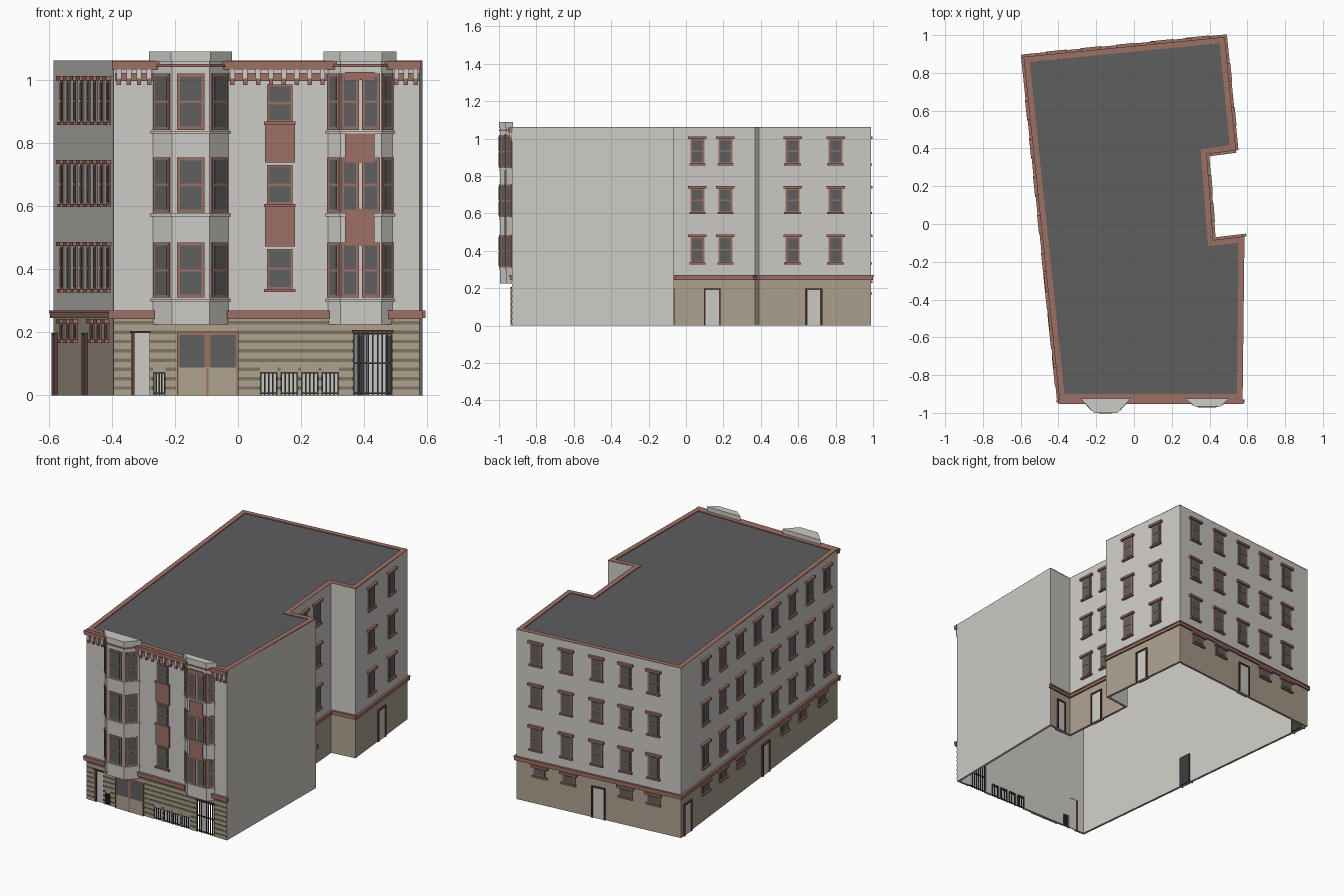
import bpy, bmesh
from mathutils import Vector

if "Cube" in bpy.data.objects:
    bpy.data.objects.remove(bpy.data.objects["Cube"], do_unlink=True)


def material(name, r, g, b):
    m = bpy.data.materials.new(name)
    m.use_nodes = True
    m.diffuse_color = (r, g, b, 1)
    m.node_tree.nodes["Principled BSDF"].inputs["Base Color"].default_value = (r, g, b, 1)
    return m


WALL = material("pale grey plaster", .61, .60, .565)
TAN = material("tan base", .42, .36, .275)
GROOVE = material("dark tan groove", .21, .18, .125)
RED = material("brick red trim", .34, .16, .13)
BROWN = material("dark brown frame", .11, .045, .038)
GLASS = material("grey glass", .115, .115, .118)
ROOF = material("roof grey", .112, .112, .117)
METAL = material("dark metal", .045, .045, .048)

parts = {}


def prism(name, mat, pts, z0, z1):
    """Add an upright prism to the named part."""
    bm = parts.setdefault(name, (bmesh.new(), mat))[0]
    lo = [bm.verts.new((p[0], p[1], z0)) for p in pts]
    hi = [bm.verts.new((p[0], p[1], z1)) for p in pts]
    bm.faces.new(lo[::-1])
    bm.faces.new(hi)
    for i in range(len(pts)):
        j = (i + 1) % len(pts)
        bm.faces.new((lo[i], lo[j], hi[j], hi[i]))


class Side:
    """Wall plane: u runs along it, d sticks out of it."""
    def __init__(self, p, q):
        self.o, self.dir = Vector(p), (Vector(q) - Vector(p)).normalized()
        self.n = Vector((self.dir.y, -self.dir.x))
        self.len = (Vector(q) - Vector(p)).length

    def box(self, name, mat, u0, u1, z0, z1, d0, d1):
        corners = ((u0, d1), (u1, d1), (u1, d0), (u0, d0))
        prism(name, mat, [self.o + self.dir * u + self.n * d for u, d in corners], z0, z1)


def offset(pts, dist):
    """Offset a counter-clockwise outline outwards."""
    out = []
    for i, p in enumerate(pts):
        a, b = Side(pts[i - 1], p), Side(p, pts[(i + 1) % len(pts)])
        out.append(Vector(p) + (a.n + b.n) * dist / (1 + a.n.dot(b.n)))
    return out


def window(s, u, z0, z1, w, caps=True, rail=True, border=.009):
    h = w / 2
    s.box("window_frames", RED, u - h, u + h, z0, z1, -.002, .005)
    mid = (z0 + z1) / 2
    panes = ((z0 + border, mid - .004), (mid + .004, z1 - border)) if rail else ((z0 + border, z1 - border),)
    for a, b in panes:
        s.box("window_glass", GLASS, u - h + border, u + h - border, a, b, .001, .007)
    if caps:
        s.box("window_lintels", RED, u - h - .012, u + h + .012, z1 - .002, z1 + .012, -.002, .016)
        s.box("window_sills", RED, u - h - .005, u + h + .005, z0 - .008, z0 + .002, -.002, .014)


def door(s, u, w=.08, top=.19):
    h = w / 2
    s.box("side_doors", WALL, u - h, u + h, 0, top, -.002, .004)
    s.box("side_door_backs", METAL, u - h, u + h, 0, top, -.02, -.012)
    for a in (u - h - .004, u + h - .004):
        s.box("side_door_frames", BROWN, a, a + .008, 0, top, -.002, .01)
    s.box("side_door_frames", BROWN, u - h - .004, u + h + .004, top, top + .008, -.002, .01)


# Walls: one shell, with real openings in the front
outline = [(-.395, -.93), (.575, -.93), (.585, -.065), (.42, -.085),
           (.385, .37), (.54, .39), (.48, .99), (-.585, .885)]
sides = [Side(p, outline[(i + 1) % 8]) for i, p in enumerate(outline)]
front = Side((0, -.93), (1, -.93))
vents = [(-.27, -.23)] + [(.07 + .065 * i, .125 + .065 * i) for i in range(4)]
holes = [(a, b, .075) for a, b in vents] + [(-.34, -.28, .2), (.365, .49, .2)]
levels = [0, .075, .2, .255, 1.06]
bm = bmesh.new()
for k, s in enumerate(sides):
    us = [0, s.len]
    if k == 0:
        us = sorted(us + [x + .395 for h in holes for x in h[:2]])
    for u0, u1 in zip(us, us[1:]):
        x = (u0 + u1) / 2 - .395
        for z0, z1 in zip(levels, levels[1:]):
            if k == 0 and any(a < x < b and z0 < t - .001 for a, b, t in holes):
                continue
            p, q = s.o + s.dir * u0, s.o + s.dir * u1
            f = bm.faces.new([bm.verts.new((*c, z)) for c, z in ((p, z0), (q, z0), (q, z1), (p, z1))])
            f.material_index = 1 if k != 1 and z1 < .3 else 0
bmesh.ops.remove_doubles(bm, verts=bm.verts, dist=.0005)
mesh = bpy.data.meshes.new("walls")
bm.to_mesh(mesh)
bm.free()
for m in (WALL, TAN, WALL, WALL):
    mesh.materials.append(m)
walls = bpy.data.objects.new("walls", mesh)
bpy.context.collection.objects.link(walls)
shell = walls.modifiers.new("thickness", 'SOLIDIFY')
shell.thickness, shell.offset, shell.material_offset = .014, -1, 2
shell.use_even_offset = True

# Roof and coping
inner = offset(outline, -.03)
prism("roof", ROOF, offset(outline, -.01), 1.045, 1.057)
for i in range(8):
    j = (i + 1) % 8
    prism("coping", RED, [outline[i], outline[j], inner[j], inner[i]], 1.054, 1.062)

# Belt course around the sides and back
for k in range(2, 8):
    s = sides[k]
    start, end = (-.01 if k in (2, 6, 7) else .0), (.01 if k in (5, 6, 7) else 0)
    s.box("belt_course", RED, start, s.len + end, .245, .262, -.002, .01)
    s.box("belt_course", RED, start, s.len + end, .262, .27, -.002, .013)
for a, b in ((-.41, -.265), (-.035, .29), (.475, .585)):
    front.box("belt_course", RED, a, b, .243, .262, -.002, .012)
    front.box("belt_course", RED, a, b, .262, .27, -.002, .016)

# Side and back windows and doors
rows = [(.335, .475), (.605, .735), (.865, 1.0)]
columns = {3: (.319, .648), 5: (.3, .683), 6: (.12, .305, .49, .665, .835),
           7: [.155 + .111 * i for i in range(8)]}
for k, ts in columns.items():
    for t in ts:
        for z0, z1 in rows:
            window(sides[k], t * sides[k].len, z0, z1, .075)
for k, ts in {3: (.495,), 5: (.49,), 6: (.5,), 7: (.04, .54)}.items():
    for t in ts:
        door(sides[k], t * sides[k].len)
for k, ts in {6: (.145, .32, .665, .835), 7: (.155, .266, .377, .66, .775, .9)}.items():
    for t in ts:
        window(sides[k], t * sides[k].len, .175, .23, .085, rail=False)
door(sides[2], .09, .06)

# Bays with windows, ledges and caps
bays = [[(-.27, -.93), (-.21, -.995), (-.09, -.995), (-.03, -.93)],
        [(.285, -.93), (.325, -.962), (.455, -.962), (.49, -.93)]]
bay_rows = [(.31, .485), (.58, .755), (.842, 1.02)]
for i, bay in enumerate(bays):
    prism("bay_bodies", WALL, bay, .225, 1.07)
    wide = offset(bay, .005)
    prism("bay_caps", WALL, wide, 1.058, 1.09)
    prism("bay_cornices", RED, wide, 1.042, 1.05)
    for z0, z1 in bay_rows:
        prism("bay_ledges", WALL, wide, z0 - .012, z0 - .004)
    facets = [Side(bay[j], bay[j + 1]) for j in range(3)]
    for z0, z1 in bay_rows:
        for j in (0, 2):
            window(facets[j], facets[j].len / 2, z0, z1, (.072, .045)[i], False)
        for u in ((.06,), (.03, .097))[i]:
            window(facets[1], u, z0, z1, (.088, .058)[i], False, border=.01)
    if i == 1:
        for z0, z1 in ((.475, .59), (.738, .83)):
            facets[1].box("bay_panels", RED, .015, .108, z0, z1, -.002, .009)
        facets[1].box("bay_panels", RED, .015, .108, 1.0, 1.025, -.002, .009)

# Centre column of windows and panels
for z0, z1 in ((.338, .465), (.607, .73), (.868, .985)):
    window(front, .132, z0, z1, .08, False, border=.006)
    front.box("centre_sills", RED, .082, .182, z0 - .01, z0, -.002, .014)
for z0, z1 in ((.472, .597), (.738, .86)):
    front.box("centre_panels", RED, .085, .18, z0, z1, -.002, .008)

# Front cornice with frieze and brackets
front.box("front_cornice", RED, -.4, .58, 1.045, 1.06, -.002, .022)
for a, b in ((-.4, -.245), (-.055, .31), (.47, .58)):
    front.box("front_cornice", RED, a, b, 1.033, 1.046, -.002, .018)
for a, b, n in ((-.39, -.27, 4), (-.03, .28, 8), (.49, .575, 3)):
    front.box("frieze", RED, a, b, .997, 1.022, -.002, .006)
    for i in range(n):
        x = a + .012 + (b - a - .024) * i / (n - 1)
        front.box("bracket_blocks", WALL, x - .008, x + .008, 1.005, 1.034, 0, .014)
        front.box("bracket_feet", RED, x - .007, x + .007, .984, 1.005, -.002, .011)

# Grooved siding on the front base, interrupted by openings
blocks = sorted(holes + [(-.195, .0, .205)])
for i in range(8):
    z = .018 + .0295 * i
    x = -.395
    for a, b, top in blocks + [(.575, .575, 1)]:
        if top > z - .004:
            front.box("siding_grooves", GROOVE, x, a, z, z + .011, -.001, .003)
            x = b

# Front door
front.box("front_door", WALL, -.328, -.28, 0, .2, -.012, -.006)
front.box("front_door_frame", BROWN, -.34, -.328, 0, .2, -.012, .002)
front.box("front_door_frame", BROWN, -.343, -.277, .198, .205, -.012, .008)

# Double garage door
for x in (-.193, -.095):
    front.box("garage_leaves", TAN, x, x + .095, 0, .09, -.002, .006)
    front.box("garage_frames", RED, x, x + .095, .08, .203, -.002, .005)
    front.box("garage_glass", GLASS, x + .008, x + .087, .088, .192, .001, .007)
for x in (-.194, -.1, -.004):
    front.box("garage_frames", RED, x, x + .006, 0, .203, -.002, .009)


# Barred gate and basement vents
def grille(name, a, b, top, count, rails):
    for i in range(count):
        x = a + (b - a - .005) * i / (count - 1)
        front.box(name, METAL, x, x + .005, 0, top, -.008, -.002)
    for z in rails:
        front.box(name, METAL, a, b, z, z + .005, -.009, -.001)


grille("gate_bars", .365, .49, .2, 9, (.005, .1, .193))
front.box("gate_header", BROWN, .362, .493, .2, .208, -.002, .008)
for a, b in vents:
    grille("vent_bars", a, b, .075, 5, (.004, .069))

# Turn every collected part into an object
for name, (bm, mat) in parts.items():
    bmesh.ops.recalc_face_normals(bm, faces=bm.faces)
    mesh = bpy.data.meshes.new(name)
    bm.to_mesh(mesh)
    bm.free()
    mesh.materials.append(mat)
    bpy.context.collection.objects.link(bpy.data.objects.new(name, mesh))
